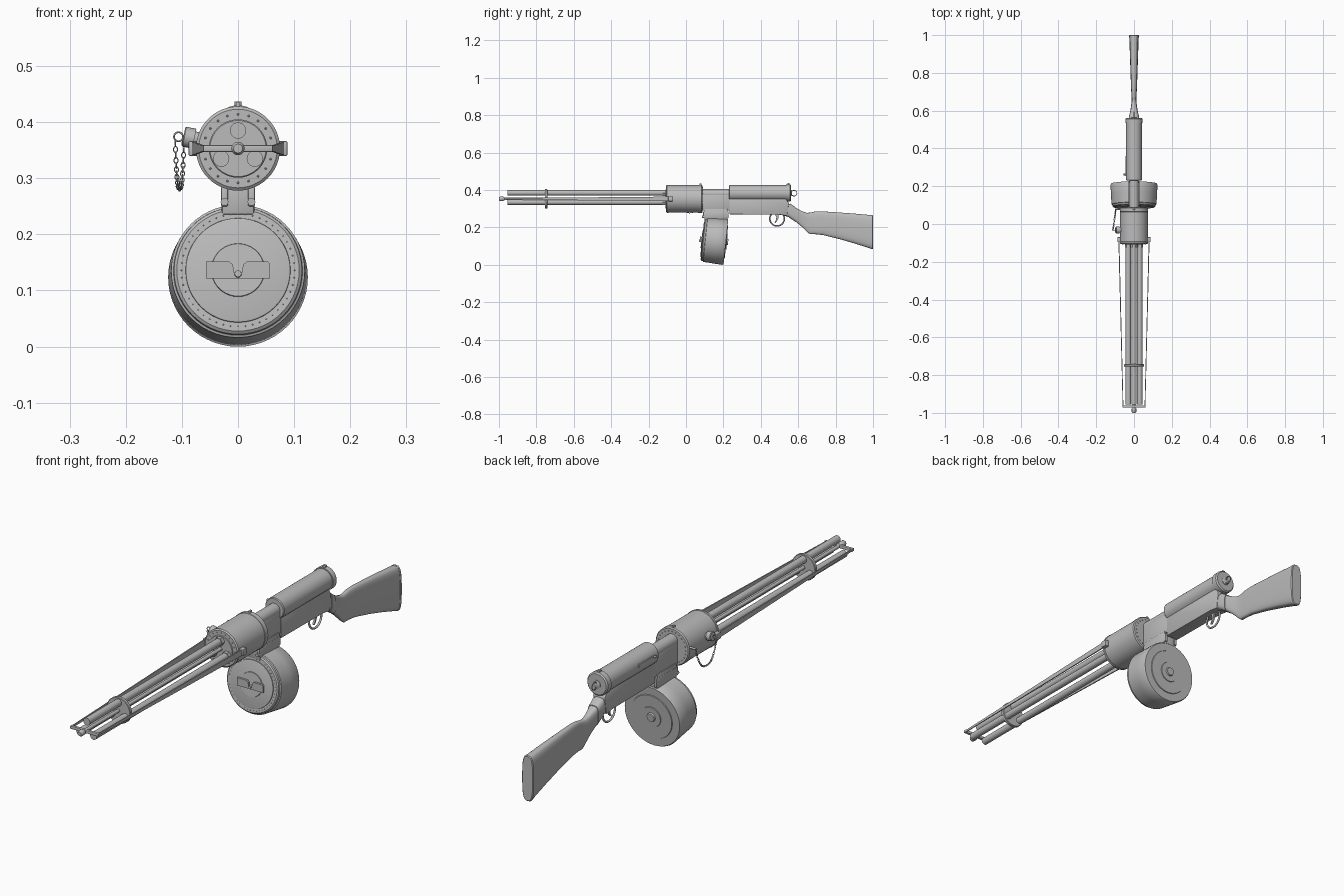
import bpy, bmesh, math
from math import sin, cos, pi
from mathutils import Vector, Matrix

if "Cube" in bpy.data.objects:
    bpy.data.objects.remove(bpy.data.objects["Cube"])
grey = bpy.data.materials.new("plain grey")
grey.use_nodes = True
grey.diffuse_color = (0.5, 0.5, 0.5, 1)
grey.node_tree.nodes["Principled BSDF"].inputs["Base Color"].default_value = grey.diffuse_color

# Turn a bmesh into a named, shaded object
def finish(name, bm, angle=35):
    bmesh.ops.recalc_face_normals(bm, faces=bm.faces[:])
    mesh = bpy.data.meshes.new(name)
    bm.to_mesh(mesh)
    bm.free()
    mesh.materials.append(grey)
    ob = bpy.data.objects.new(name, mesh)
    bpy.context.collection.objects.link(ob)
    bpy.ops.object.select_all(action='DESELECT')
    ob.select_set(True)
    bpy.context.view_layer.objects.active = ob
    bpy.ops.object.shade_smooth_by_angle(angle=math.radians(angle))

# Skin a row of point loops, either capped or joined end to end
def loft(bm, loops, closed=False):
    rows = [[bm.verts.new(p) for p in loop] for loop in loops]
    n = len(rows[0])
    for a, b in list(zip(rows, rows[1:])) + ([(rows[-1], rows[0])] if closed else []):
        for i in range(n):
            j = (i + 1) % n
            bm.faces.new((a[i], a[j], b[j], b[i]))
    if not closed:
        bm.faces.new(rows[0])
        bm.faces.new(rows[-1])

def skin(name, loops, angle=35):
    bm = bmesh.new()
    loft(bm, loops)
    finish(name, bm, angle)

def facing(axis):
    return Vector(axis).to_track_quat('Z', 'Y').to_matrix()

def angles(n):
    return [2 * pi * i / n for i in range(n)]

# Revolve (distance, radius) pairs about an axis
def revolve(start, axis, profile, segs):
    turn = facing(axis)
    return [[Vector(start) + turn @ Vector((r * cos(a), r * sin(a), d)) for a in angles(segs)]
            for d, r in profile]

def lathe(name, start, axis, profile, segs=32):
    skin(name, revolve(start, axis, profile, segs))

def rod(name, a, b, r, segs=12):
    d = Vector(b) - Vector(a)
    lathe(name, a, d, [(0, r), (d.length, r)], segs)

# Extrude a (y, z) outline between two x positions and soften its edges
def slab(name, outline, x0, x1, bevel=0.004):
    bm = bmesh.new()
    loft(bm, [[(x, y, z) for y, z in outline] for x in (x0, x1)])
    bmesh.ops.recalc_face_normals(bm, faces=bm.faces[:])
    bmesh.ops.bevel(bm, geom=bm.edges[:], offset=bevel, segments=2, affect='EDGES', profile=0.5)
    finish(name, bm)

def box(name, lo, hi, bevel=0.004):
    slab(name, [(lo[1], lo[2]), (hi[1], lo[2]), (hi[1], hi[2]), (lo[1], hi[2])], lo[0], hi[0], bevel)

# Add a wire loop, round or oval
def add_ring(bm, centre, turn, rx, ry, wire, segs, sides):
    loft(bm, [[Vector(centre) + turn @ Vector(((rx + wire * cos(q)) * cos(p), (ry + wire * cos(q)) * sin(p),
         wire * sin(q))) for q in angles(sides)] for p in angles(segs)], closed=True)

def ring(name, centre, axis, radius, wire):
    bm = bmesh.new()
    add_ring(bm, centre, facing(axis), radius, radius, wire, 32, 8)
    finish(name, bm, 60)

# A circle of small rivets
def studs(name, centre, axis, radius, count, size):
    bm = bmesh.new()
    for a in angles(count):
        p = Vector(centre) + facing(axis) @ Vector((radius * cos(a), radius * sin(a), 0))
        loft(bm, revolve(p, axis, [(-size, size), (size / 2, size), (size, size / 2)], 8))
    finish(name, bm)

AXIS = 0.353
FORE, BACK, SIDE = Vector((0, -1, 0)), Vector((0, 1, 0)), Vector((1, 0, 0))
SIDES = ((-1, "right"), (1, "left"))

# Barrel cluster: three barrels with hex collars, tie rod and clamp disc
for label, x, z in (("top", 0, 0.385), ("right", -0.03, 0.335), ("left", 0.03, 0.335)):
    rod(label + "_barrel", (x, -0.955, z), (x, -0.09, z), 0.0145, 20)
    lathe(label + "_hex_collar", (x, -0.125, z), BACK, [(0, 0.018), (0.03, 0.018)], 6)
rod("tie_rod", (0, -0.98, AXIS), (0, -0.09, AXIS), 0.007)
lathe("tie_rod_tip", (0, -1, AXIS), BACK, [(0, 0.008), (0.006, 0.012), (0.022, 0.012), (0.03, 0.007)], 12)
lathe("barrel_clamp", (0, -0.755, AXIS), BACK, [(0, 0.05), (0.002, 0.052), (0.012, 0.052), (0.014, 0.05)], 40)
box("muzzle_crossbar", (-0.062, -0.972, AXIS - 0.006), (0.062, -0.96, AXIS + 0.006), 0.002)

# Tapered side stays from the crossbar to the housing
for side, label in SIDES:
    skin(label + "_stay", [[(side * (x + i * t), y, AXIS + k * h) for i, k in ((-1, -1), (1, -1), (1, 1), (-1, 1))]
                           for x, y, t, h in ((0.058, -0.968, 0.002, 0.004), (0.08, -0.085, 0.0025, 0.012))])
    box(label + "_stay_clip", (side * 0.078 - 0.01, -0.095, AXIS - 0.013),
        (side * 0.078 + 0.01, -0.07, AXIS + 0.013), 0.002)

# Main round housing with rims and rivets
lathe("housing", (0, -0.106, AXIS), BACK, [(0, 0.07), (0.004, 0.075), (0.012, 0.075), (0.013, 0.0735),
      (0.17, 0.0735), (0.171, 0.075), (0.19, 0.075), (0.194, 0.071)], 48)
lathe("housing_front_plate", (0, -0.109, AXIS), BACK, [(0, 0.05), (0.004, 0.052)], 40)
studs("front_rivets", (0, -0.106, AXIS), FORE, 0.061, 20, 0.002)
studs("rear_rivets", (0, 0.088, AXIS), BACK, 0.061, 24, 0.002)
box("housing_sight", (-0.004, 0.072, 0.42), (0.004, 0.084, 0.435), 0.001)

# Filler neck with its cap on the right side
lathe("filler_neck", (-0.06, -0.032, 0.367), (-1, 0, 0.2),
      [(0, 0.013), (0.018, 0.013), (0.018, 0.018), (0.036, 0.018), (0.038, 0.016)], 20)
ring("cap_ring", (-0.106, -0.032, 0.374), BACK, 0.008, 0.0015)

# Chain hanging between the cap and the back of the housing
bm = bmesh.new()
path = []
for i in range(31):
    t = i / 15 - 1
    s = math.copysign(abs(t) ** 0.75, t)
    path.append(Vector((0.008 * s - 0.104, 0.022 + 0.056 * s, 0.28 + 0.088 * t * t)))
for i, (a, b) in enumerate(zip(path, path[1:])):
    d = (b - a).normalized()
    flat = d.cross(SIDE).normalized()
    normal = flat if i % 2 else d.cross(flat)
    turn = Matrix((d, normal.cross(d), normal)).transposed()
    add_ring(bm, (a + b) / 2, turn, 0.0058, 0.0034, 0.0011, 10, 5)
finish("cap_chain", bm, 60)
rod("chain_anchor", (-0.065, 0.078, 0.366), (-0.1, 0.078, 0.366), 0.004)

# Receiver: bridge, rear tube, body
rod("bridge_tube", (0, 0.08, 0.38), (0, 0.24, 0.38), 0.025, 24)
box("bridge_block", (-0.025, 0.085, 0.29), (0.025, 0.24, 0.375))
lathe("receiver_tube", (0, 0.23, 0.384), BACK,
      [(0, 0.039), (0.003, 0.042), (0.305, 0.042), (0.305, 0.046), (0.327, 0.046), (0.332, 0.041)], 36)
slab("receiver_body", [(0.232, 0.27), (0.5, 0.268), (0.54, 0.262), (0.55, 0.33), (0.53, 0.36), (0.232, 0.36)],
     -0.027, 0.027)
box("rear_sight", (-0.006, 0.542, 0.425), (0.006, 0.553, 0.437), 0.001)
lathe("rear_boss", (0, 0.56, 0.384), BACK, [(0, 0.016), (0.004, 0.016), (0.006, 0.012)], 20)
ring("rear_sling_ring", (0, 0.578, 0.383), SIDE, 0.015, 0.002)
rod("charging_handle", (-0.036, 0.262, 0.39), (-0.054, 0.262, 0.394), 0.005)
box("charging_slot", (-0.044, 0.255, 0.386), (-0.038, 0.36, 0.396), 0.001)

# Magazine neck with rails and pins
box("magazine_neck", (-0.029, 0.098, 0.235), (0.029, 0.222, 0.3))
for side, label in SIDES:
    x = side * 0.024
    box(label + "_neck_rail", (x - 0.006, 0.092, 0.25), (x + 0.006, 0.228, 0.285), 0.002)
    rod(label + "_neck_pin", (x, 0.086, 0.258), (x, 0.1, 0.258), 0.007)

# Drum magazine, tilted a little
tilt = math.radians(6)
drum_axis = Vector((0, cos(tilt), -sin(tilt)))
face = Vector((0, 0.09, 0.136))
rear = face + drum_axis * 0.124
lathe("drum", face, drum_axis, [(0, 0.109), (0.004, 0.114), (0.012, 0.115), (0.014, 0.119),
                                (0.07, 0.122), (0.118, 0.1245), (0.124, 0.121)], 56)
lathe("drum_front_plate", face, -drum_axis, [(-0.002, 0.094), (0.003, 0.093), (0.004, 0.09)], 48)
studs("drum_front_rivets", face, -drum_axis, 0.101, 48, 0.0012)
lathe("drum_front_hub", face - drum_axis * 0.003, -drum_axis, [(0, 0.048), (0.004, 0.047)], 36)
lathe("drum_rear_plate", rear, drum_axis, [(-0.002, 0.09), (0.003, 0.088)], 48)
lathe("drum_rear_hub", rear, drum_axis, [(0, 0.042), (0.006, 0.04), (0.006, 0.018), (0.012, 0.016)], 32)

# Winding key on the drum front
key = [(-0.057, 0.121), (0.057, 0.121), (0.057, 0.148), (0.053, 0.152), (0.016, 0.152), (0.009, 0.146),
       (0.007, 0.132), (-0.007, 0.132), (-0.009, 0.146), (-0.016, 0.152), (-0.057, 0.152)]
skin("winding_key", [[(x, y, z) for x, z in key] for y in (0.076, 0.084)])
lathe("key_pin", face - drum_axis * 0.02 + Vector((0, 0, -0.008)), drum_axis, [(0, 0.006), (0.02, 0.007)], 16)

# Trigger and guard
ring("trigger_guard", (0, 0.487, 0.247), SIDE, 0.039, 0.004)
slab("trigger", [(0.475, 0.275), (0.495, 0.275), (0.494, 0.25), (0.486, 0.232), (0.476, 0.224),
                 (0.474, 0.228), (0.481, 0.24), (0.483, 0.254)], -0.004, 0.004, 0.001)

# Stock: wrist flowing into the butt, from (y, top, bottom, half width) sections
def rounded(v):
    return math.copysign(abs(v) ** 0.62, v)

def stock_loop(y, top, low, w):
    return [(rounded(cos(a)) * w, y, (top + low) / 2 + rounded(sin(a)) * (top - low) / 2) for a in angles(28)]

sections = [(0.51, 0.335, 0.268, 0.026), (0.55, 0.328, 0.255, 0.025), (0.585, 0.306, 0.232, 0.022),
            (0.62, 0.287, 0.203, 0.016), (0.645, 0.278, 0.178, 0.013), (0.662, 0.279, 0.164, 0.0125),
            (0.69, 0.285, 0.164, 0.014), (0.73, 0.286, 0.16, 0.016), (0.82, 0.28, 0.138, 0.019),
            (0.9, 0.274, 0.115, 0.022), (0.99, 0.266, 0.086, 0.0245)]
skin("stock", [stock_loop(*s) for s in sections], 50)
skin("butt_plate", [stock_loop(0.988, 0.267, 0.085, 0.0255), stock_loop(0.997, 0.266, 0.084, 0.0255),
                    stock_loop(1, 0.263, 0.087, 0.0225)])
skin("wrist_band", [stock_loop(0.556, 0.328, 0.25, 0.027), stock_loop(0.585, 0.309, 0.23, 0.024)])
